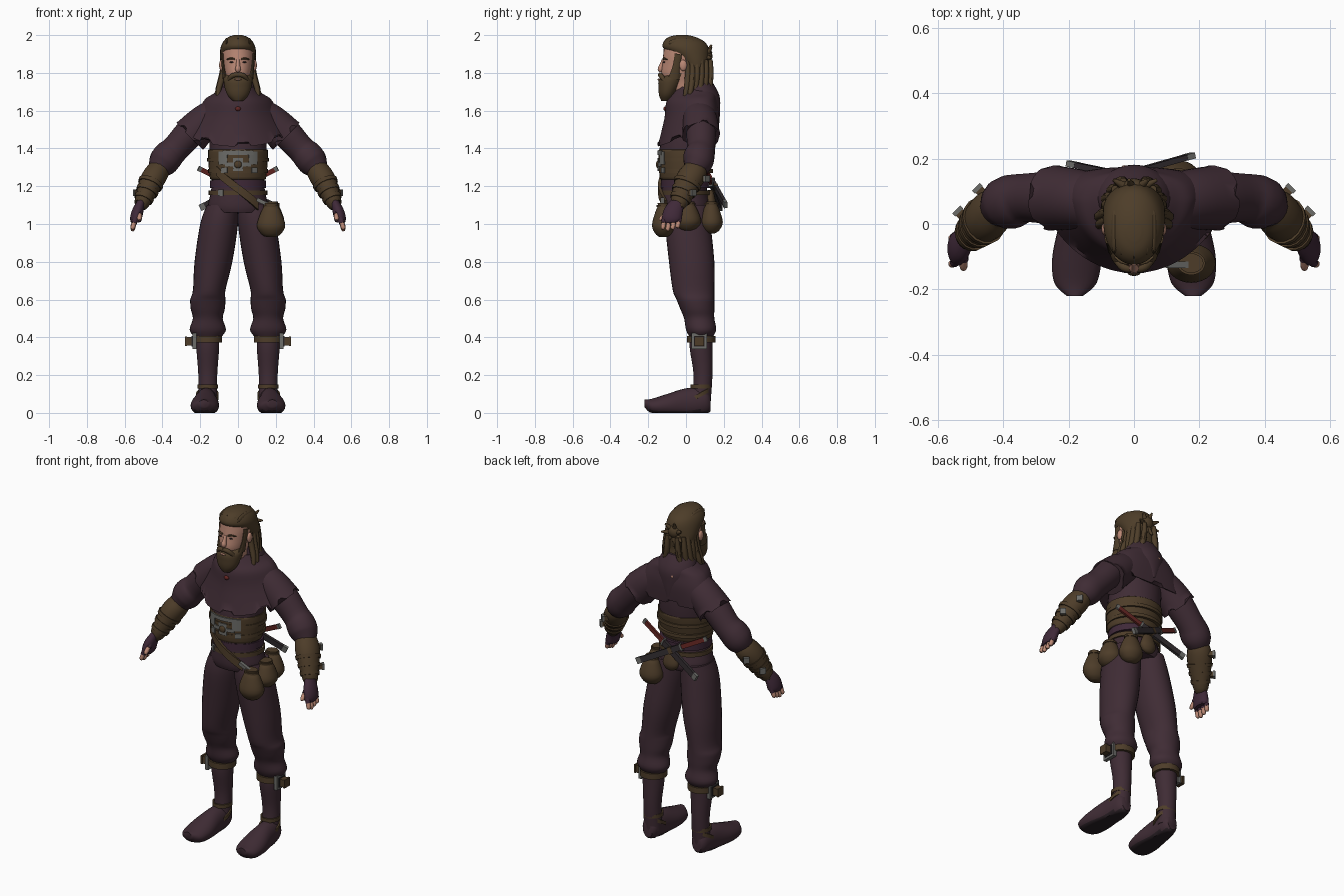
import bpy, bmesh, random
from math import sin, cos, pi, radians, sqrt
from mathutils import Vector, Matrix

random.seed(4)
if "Cube" in bpy.data.objects:
    bpy.data.objects.remove(bpy.data.objects["Cube"], do_unlink=True)


def material(name, *rgb):
    m = bpy.data.materials.new(name)
    m.use_nodes = True
    m.diffuse_color = (*rgb, 1)
    node = next(n for n in m.node_tree.nodes if n.type == 'BSDF_PRINCIPLED')
    node.inputs["Base Color"].default_value = (*rgb, 1)
    return m


cloth = material("plum cloth", .05, .025, .035)
glove_cloth = material("violet cloth", .05, .022, .04)
leather = material("brown leather", .075, .046, .022)
hair = material("brown hair", .075, .047, .022)
skin = material("skin", .5, .25, .18)
steel = material("worn steel", .15, .15, .14)
dark_steel = material("dark steel", .03, .024, .027)
red = material("dark red", .12, .018, .015)
sole = material("dark sole", .022, .014, .018)


def finish(name, bm, mat):
    bmesh.ops.recalc_face_normals(bm, faces=bm.faces)
    mesh = bpy.data.meshes.new(name)
    bm.to_mesh(mesh)
    bm.free()
    mesh.materials.append(mat)
    for polygon in mesh.polygons:
        polygon.use_smooth = True
    mesh.set_sharp_from_angle(angle=radians(45))
    ob = bpy.data.objects.new(name, mesh)
    bpy.context.collection.objects.link(ob)
    return ob


def pair(ob):
    """Mirrored copy of a left part."""
    mesh = ob.data.copy()
    mesh.transform(Matrix.Scale(-1, 4, (1, 0, 0)))
    mesh.flip_normals()
    twin = bpy.data.objects.new(ob.name.replace("left", "right"), mesh)
    bpy.context.collection.objects.link(twin)


def skin_rings(name, rings, mat):
    """Join rings of points into a closed tube."""
    bm = bmesh.new()
    loops = [[bm.verts.new(point) for point in ring] for ring in rings]
    for a, b in zip(loops, loops[1:]):
        for i in range(len(a)):
            bm.faces.new((a[i - 1], a[i], b[i], b[i - 1]))
    bm.faces.new(loops[0])
    bm.faces.new(loops[-1])
    return finish(name, bm, mat)


def dense(rows, steps=4):
    """Smooth curve through rows of numbers."""
    padded = [rows[0], *rows, rows[-1]]
    out = []
    for i in range(len(rows) - 1):
        for step in range(steps):
            t = step / steps
            out.append([b + t / 2 * (c - a + t * (2 * a - 5 * b + 4 * c - d + t * (3 * (b - c) + d - a)))
                        for a, b, c, d in zip(*padded[i:i + 4])])
    return out + [list(rows[-1])]


def circle(count, phase=0):
    return [(cos(phase + 2 * pi * i / count), sin(phase + 2 * pi * i / count)) for i in range(count)]


def body(name, rows, mat, x=lambda z: 0):
    """Upright loft; rows are z, y, half width, half depth, and x follows z."""
    return skin_rings(name, [[(x(z) + wide * c, y + deep * s, z) for c, s in circle(28)]
                             for z, y, wide, deep in dense(rows)], mat)


def limb(name, rows, mat, flat=1, sides=16, steps=4):
    """Tube along a path; rows are x, y, z, radius; flat thins it across y."""
    rows = dense(rows, steps)
    points = [Vector(row[:3]) for row in rows]
    rings = []
    for i, point in enumerate(points):
        along = (points[min(i + 1, len(points) - 1)] - points[max(i - 1, 0)]).normalized()
        across = Vector((0, 1, 0))
        across = (across - along * across.dot(along)).normalized()
        other = along.cross(across) * flat
        radius = rows[i][-1]
        rings.append([point + radius * (across * c + other * s) for c, s in circle(sides, pi / sides)])
    return skin_rings(name, rings, mat)


def bar(name, start, end, half, mat, flat=1):
    """Straight square bar."""
    return limb(name, [(*start, half * sqrt(2)), (*end, half * sqrt(2))], mat, flat, sides=4, steps=1)


def blob(name, place, size, mat):
    bm = bmesh.new()
    bmesh.ops.create_uvsphere(bm, u_segments=16, v_segments=10, radius=1)
    bm.transform(Matrix.Translation(place) @ Matrix.Diagonal((*size, 1)))
    return finish(name, bm, mat)


def wrap(name, size, z, height, mat, centre=(0, 0), arc=(0, 360), rise=0, tilt=0, thick=.008):
    """Flat strap bent round an ellipse."""
    rings = []
    steps = max(6, (arc[1] - arc[0]) // 9)
    for i in range(steps + 1):
        t = i / steps
        a = radians(arc[0] + (arc[1] - arc[0]) * t)
        rings.append([(centre[0] + (size[0] + out) * cos(a), centre[1] + (size[1] + out) * sin(a),
                       z + rise * t + tilt * sin(a) + up * height / 2)
                      for out, up in ((-thick, -1), (thick, -1), (thick, 1), (-thick, 1))])
    return skin_rings(name, rings, mat)


# Trousers, boots and straps
pair(body("left_trouser_leg", [
    (.4, .08, .07, .06), (.44, .08, .096, .08), (.5, .07, .079, .08), (.55, .06, .09, .09), (.6, .05, .093, .1),
    (.65, .04, .086, .11), (.8, .03, .1, .12), (1, .01, .1, .12), (1.1, .01, .08, .11)],
    cloth, x=lambda z: .16 - max(0, z - .6) * .15))
pair(body("left_boot_shaft", [(.05, .08, .05, .05), (.2, .09, .05, .05), (.34, .08, .06, .06), (.42, .08, .06, .06)],
          cloth, x=lambda z: .16))
foot_rows = [(.13, .05, .03, .04), (.1, .06, .05, .07), (0, .05, .06, .08),
             (-.1, .04, .075, .06), (-.18, .035, .065, .04), (-.22, .05, .025, .02)]
foot = skin_rings("left_foot", [[(.17 - y / 20 + wide * c, y, max(0, z + tall * s)) for c, s in circle(24)]
                                for y, z, wide, tall in dense(foot_rows)], cloth)
foot.data.materials.append(sole)
for polygon in foot.data.polygons:
    polygon.material_index = int(polygon.center.z < .014)
pair(foot)
shin = (.16, .08)
pair(wrap("left_ankle_strap", (.05, .052), .14, .022, leather, shin, thick=.004))
pair(wrap("left_instep_strap", (.056, .062), .09, .022, leather, (.162, .065), tilt=.035, thick=.004))
pair(wrap("left_knee_strap", (.068, .067), .39, .035, leather, shin))
knee_parts = [("buckle", .22, .24, .042, steel), ("buckle_slot", .23, .245, .028, dark_steel),
              ("toggle", .24, .27, .022, leather), ("toggle_cap", .27, .28, .025, leather)]
for part, inner, outer, half, mat in knee_parts:
    pair(bar("left_knee_" + part, (inner, .07, .38), (outer, .07, .38), half, mat))

# Tunic, corset and belts
body("tunic", [(1.06, 0, .15, .12), (1.1, 0, .16, .13), (1.2, -.01, .14, .12),
               (1.4, 0, .15, .14), (1.55, .02, .15, .12)], cloth)
body("corset", [(1.24, -.01, .14, .12), (1.25, -.01, .15, .13), (1.38, 0, .16, .145), (1.39, 0, .15, .14)], leather)
chest, waist, hips = (.156, .142), (.14, .125), (.15, .125)
wrap("corset_lower_band", (.15, .136), 1.28, .02, leather)
wrap("corset_upper_band", (.155, .14), 1.34, .02, leather)
wrap("sash", waist, 1.21, .04, glove_cloth)
wrap("belt", hips, 1.165, .025, leather, thick=.005)
wrap("belt_buckle", hips, 1.165, .035, steel, arc=(228, 240), thick=.01)
wrap("diagonal_strap", (.154, .14), 1.28, .05, leather, arc=(225, 312), rise=-.18)

# Steel chest fittings
for side, start in (("right", 231), ("left", 291)):
    wrap(side + "_corset_plate", chest, 1.35, .07, steel, arc=(start, start + 18))
    wrap(side + "_corset_tab", chest, 1.285, .03, steel, arc=(start + 6, start + 18))
wrap("corset_top_plate", chest, 1.377, .022, steel, arc=(240, 300), thick=.01)
wrap("corset_centre_plate", chest, 1.315, .07, steel, arc=(261, 279))
wrap("corset_cross_plate", chest, 1.315, .02, steel, arc=(245, 295))
blob("corset_boss", (0, -.15, 1.315), (.02, .009, .02), leather)

# Shoulder cape: the front hangs lower and the hem is notched
cape_rows = dense([(1.72, .04, .09, .09), (1.69, .04, .13, .12), (1.66, .03, .175, .135),
                   (1.6, .03, .21, .145), (1.5, .01, .27, .16)])
cape_lining = [(1.51, .01, .25, .14), (1.55, .02, .17, .1)]
rings = []
for row in cape_rows + cape_lining:
    z, y, wide, deep = row
    ring = []
    for i, (c, s) in enumerate(circle(96)):
        drop = 1 + .45 * max(0, -s) + .1 * max(0, s)
        notch = .022 if row is cape_rows[-1] and i // 4 % 3 == 0 else 0
        ring.append((wide * c, y + .06 * c * c * min(1, wide * 4) + deep * s, 1.7 + (z - 1.7) * drop + notch))
    rings.append(ring)
skin_rings("shoulder_cape", rings, cloth)

# Cape drape over each upper arm, with the same notched hem
drape = limb("left_cape_drape", [(.09, .06, 1.59, .085), (.17, .075, 1.545, .092), (.255, .08, 1.465, .1)],
             cloth, sides=32)
for i, vertex in enumerate(drape.data.vertices[-32:]):
    if i // 2 % 3 == 0:
        vertex.co += Vector((-.015, 0, .014))
pair(drape)
body("lowered_hood", [(1.52, .145, .02, .03), (1.6, .12, .08, .06), (1.68, .085, .115, .092),
                      (1.76, .06, .085, .075)], cloth)
blob("chest_pin", (0, -.108, 1.61), (.015, .012, .012), red)
blob("hood_pin", (-.03, .172, 1.65), (.008, .008, .01), skin)

# Arms, bracers and toggles
pair(limb("left_sleeve", [(.17, .08, 1.57, .06), (.24, .08, 1.5, .08), (.33, .08, 1.4, .075),
                          (.37, .07, 1.36, .082), (.4, .06, 1.32, .078), (.43, .04, 1.28, .05)], cloth))
forearm = [(.41, .05, 1.3, .06), (.43, .04, 1.27, .07), (.46, .01, 1.22, .07),
           (.51, -.04, 1.11, .045), (.52, -.05, 1.1, .03)]
pair(limb("left_bracer", forearm, leather, flat=.9))
elbow_end, wrist_end = Vector(forearm[2]), Vector(forearm[3])
for i in range(3):
    ends = [elbow_end.lerp(wrist_end, t) + Vector((0, 0, 0, .007)) for t in (i * .35, i * .35 + .15)]
    pair(limb("left_bracer_band_%d" % i, ends, leather, flat=.9, steps=1))
for part, start in (("upper", (.43, .06, 1.24)), ("lower", (.49, -.01, 1.165))):
    start = Vector(start)
    end = start + Vector((.045, .045, 0))
    pair(bar("left_%s_toggle" % part, start, end, .014, leather))
    pair(bar("left_%s_toggle_cap" % part, end, end.lerp(start, -.2), .017, steel))

# Hands in fingerless gloves
pair(limb("left_glove", [(.51, -.04, 1.12, .035), (.53, -.065, 1.07, .05),
                         (.54, -.075, 1.03, .053), (.54, -.075, 1.01, .045)], glove_cloth, flat=.6))


def finger(name, base, tip, radius):
    """Gloved lower half and bare, rounded upper half."""
    base, tip = Vector(base), Vector(tip)
    middle = base.lerp(tip, .5)
    pair(limb("left_%s_sleeve" % name, [(*base, radius * 1.2), (*middle, radius * 1.2)], glove_cloth, sides=10))
    pair(limb("left_" + name, [(*middle, radius), (*middle.lerp(tip, .7), radius), (*tip, radius / 2)],
              skin, sides=10))


for i, name in enumerate(("index", "middle_finger", "ring_finger", "little_finger")):
    y = -.112 + .026 * i
    finger(name, (.54, y, 1.04), (.56, y - .012, .963 + .008 * abs(i - 1)), .012)
finger("thumb", (.52, -.08, 1.08), (.522, -.14, 1.02), .012)

# Head and face
body("head", [(1.66, .02, .06, .06), (1.74, -.02, .06, .08), (1.79, -.03, .07, .1), (1.85, -.02, .08, .105),
              (1.9, -.01, .085, .11), (1.95, -.01, .075, .1), (1.98, 0, .05, .06)], skin)
limb("nose", [(0, -.12, 1.87, .008), (0, -.13, 1.84, .011), (0, -.135, 1.82, .015), (0, -.13, 1.807, .01)], skin)
blob("lips", (0, -.145, 1.765), (.018, .007, .005), skin)
pair(blob("left_ear", (.088, -.015, 1.84), (.012, .02, .03), skin))
pair(blob("left_eye", (.033, -.115, 1.857), (.011, .006, .004), sole))
pair(limb("left_eyebrow", [(.016, -.121, 1.873, .004), (.038, -.116, 1.877, .005), (.06, -.1, 1.87, .003)], hair))

# Beard and hair
body("beard", [(1.65, -.105, .025, .025), (1.68, -.1, .054, .042), (1.72, -.09, .07, .056),
               (1.77, -.07, .077, .07), (1.8, -.03, .072, .05)], hair)
pair(limb("left_moustache", [(0, -.137, 1.79, .011), (.03, -.133, 1.785, .013), (.055, -.11, 1.755, .01)], hair))
pair(limb("left_sideburn", [(.082, -.04, 1.9, .02), (.078, -.052, 1.83, .02), (.07, -.065, 1.77, .03)],
          hair, flat=.4))
body("hair", [(1.7, .08, .08, .05), (1.78, .06, .085, .06), (1.84, .05, .092, .075), (1.88, .035, .095, .09),
              (1.93, 0, .093, .12), (1.965, -.01, .078, .108), (1.99, -.02, .05, .07), (2, -.02, .02, .03)], hair)
for i in range(7):
    x = (i - 3) * .02
    blob("combed_ridge_%d" % i, (x, -.02, 1.974 - 4 * x * x), (.012, .09 - .3 * abs(x), .025), hair)
blob("hair_knot", (0, .105, 1.89), (.04, .035, .04), hair)
for i, (c, s) in enumerate(circle(7)):
    limb("knot_tuft_%d" % i, [(c * reach, .1 + reach / 2, 1.88 + s * reach, (.09 - reach) / 4)
                              for reach in (.02, .05, .07)], hair, sides=8)
for i in range(6):
    y = .01 + .024 * i
    x = .085 * sqrt(max(.1, 1 - ((y - .04) * 10) ** 2))
    flare = random.uniform(.1, .12) - .014 * max(0, i - 1)
    low = random.uniform(1.62, 1.66) + .014 * i
    pair(limb("left_hair_lock_%d" % i, [(x * .9, y, 1.87, .012), (x, y, 1.79, .017), (flare, y - .01, 1.7, .014),
                                        (flare, y - .03, low, .003)], hair, sides=8))

# Pouches on the left hip and back
bag_profile = list(zip((-1, -.8, -.3, .5, .8, 1), (.3, .7, 1, .7, .5, .5)))
for part, x, y, z, wide, deep in (("front", .175, -.12, 1.02, .075, .06), ("side", .18, .01, 1.04, .065, .07),
                                  ("rear", .135, .135, 1.035, .07, .06), ("small", .01, .13, 1.12, .05, .03)):
    body(part + "_pouch", [(z + wide * 1.2 * up, y, wide * r, deep * r) for up, r in bag_profile],
         leather, x=lambda height: x)
    wrap(part + "_pouch_tie", (wide * .5, deep * .5), z + wide, .01, leather, (x, y), thick=.006)
bar("pouch_hanger", (.1, -.125, 1.13), (.165, -.125, 1.1), .01, steel)

# Crossed short swords behind the waist
sword_parts = [("pommel", 0, .04, .014, steel), ("grip", .03, .36, .013, red), ("guard", .36, .38, .022, steel),
               ("scabbard", .38, .94, .017, dark_steel), ("band", .5, .55, .019, leather), ("tip", .94, 1, .018, steel)]
for side, handle, end in (("left", (.21, .1, 1.295), (-.2, .185, 1.085)),
                          ("right", (-.21, .1, 1.295), (.18, .21, 1.1))):
    handle, end = Vector(handle), Vector(end)
    for part, start, stop, half, mat in sword_parts:
        bar(side + "_sword_" + part, handle.lerp(end, start), handle.lerp(end, stop), half / 2, mat, flat=2)
